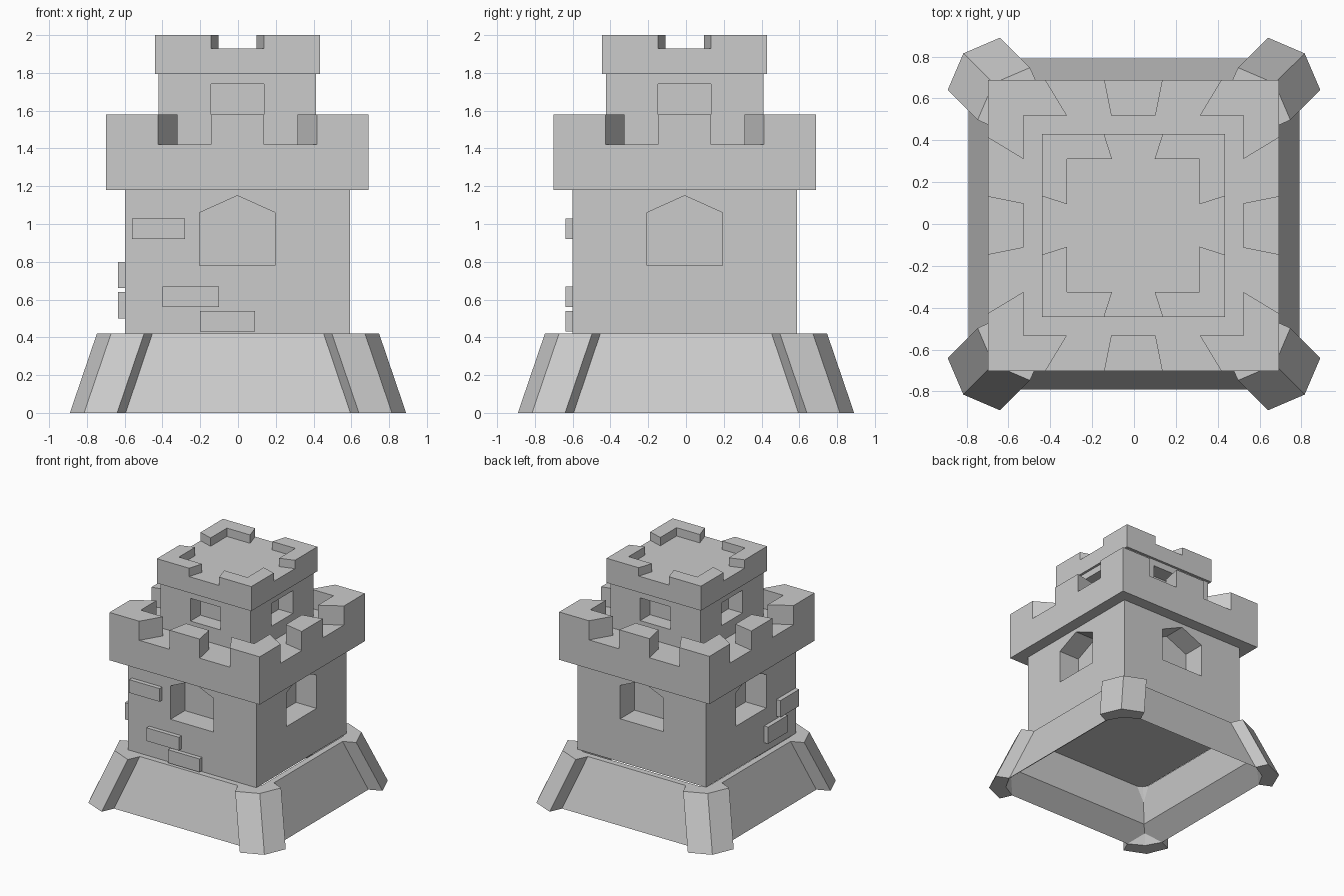
import bpy, bmesh
from math import pi
from mathutils import Matrix, Vector

cube = bpy.data.objects.get("Cube")
if cube:
    bpy.data.objects.remove(cube, do_unlink=True)

stone = bpy.data.materials.new("grey_stone")
stone.use_nodes = True
GREY = (0.6, 0.6, 0.6, 1)
stone.diffuse_color = GREY
stone.node_tree.nodes["Principled BSDF"].inputs["Base Color"].default_value = GREY

CENTRE = (-0.003, -0.007, 0)   # the tower sits slightly off the footing


def finish(name, bm, offset=(0, 0, 0)):
    bmesh.ops.recalc_face_normals(bm, faces=bm.faces)
    mesh = bpy.data.meshes.new(name)
    bm.to_mesh(mesh)
    bm.free()
    mesh.materials.append(stone)
    obj = bpy.data.objects.new(name, mesh)
    obj.location = offset
    bpy.context.collection.objects.link(obj)
    return obj


def add_prism(bm, bottom, top):
    """Join two matching outlines of 3D points into a closed solid."""
    a = [bm.verts.new(p) for p in bottom]
    b = [bm.verts.new(p) for p in top]
    bm.faces.new(a)
    bm.faces.new(b)
    for i in range(len(a)):
        j = (i + 1) % len(a)
        bm.faces.new((a[i], a[j], b[j], b[i]))


def upright(outline, z0, z1):
    return [(x, y, z0) for x, y in outline], [(x, y, z1) for x, y in outline]


def add_box(bm, x, y, z):
    outline = [(x[0], y[0]), (x[1], y[0]), (x[1], y[1]), (x[0], y[1])]
    add_prism(bm, *upright(outline, *z))


def four_sides(bm, bottom, top):
    for k in range(4):
        turn = Matrix.Rotation(k * pi / 2, 3, 'Z')
        add_prism(bm, [turn @ Vector(p) for p in bottom],
                  [turn @ Vector(p) for p in top])


def block(name, half, z0, z1):
    bm = bmesh.new()
    add_box(bm, (-half, half), (-half, half), (z0, z1))
    return finish(name, bm, CENTRE)


def cut_windows(wall, outline, half, depth):
    """Recess the same window into all four walls."""
    bm = bmesh.new()
    four_sides(bm, [(x, -half - 0.1, z) for x, z in outline],
               [(x, -half + depth, z) for x, z in outline])
    cutter = finish("window_cutter", bm, CENTRE)
    cutter.hide_render = True
    mod = wall.modifiers.new("windows", 'BOOLEAN')
    mod.operation = 'DIFFERENCE'
    mod.solver = 'EXACT'
    mod.object = cutter
    bpy.context.view_layer.objects.active = wall
    bpy.ops.object.modifier_apply(modifier=mod.name)
    bpy.data.objects.remove(cutter, do_unlink=True)


def corner_merlons(name, out, inn, gap, z0, z1):
    """L-shaped corners whose ends taper towards the middle."""
    g = gap * inn / out
    outline = [(-out, -out), (-gap, -out), (-g, -inn),
               (-inn, -inn), (-inn, -g), (-out, -gap)]
    bm = bmesh.new()
    four_sides(bm, *upright(outline, z0, z1))
    finish(name, bm, CENTRE)


# Sloped hollow skirt around the foot
bm = bmesh.new()
rings = []
for h, z in [(0.79, 0), (0.65, 0.42), (0.6, 0.42), (0.64, 0.13)]:
    rings.append([bm.verts.new((sx * h, sy * h, z))
                  for sx, sy in ((-1, -1), (1, -1), (1, 1), (-1, 1))])
for r in range(4):
    a, b = rings[r], rings[(r + 1) % 4]
    for i in range(4):
        j = (i + 1) % 4
        bm.faces.new((a[i], a[j], b[j], b[i]))
finish("sloped_skirt", bm)

# Leaning corner buttresses
chevron = [(0.89, 0.64), (0.815, 0.815), (0.64, 0.89),
           (0.595, 0.79), (0.72, 0.72), (0.79, 0.595)]
lean = 0.143
bm = bmesh.new()
four_sides(bm, [(x, y, 0) for x, y in chevron],
           [(x - lean, y - lean, 0.42) for x, y in chevron])
finish("corner_buttresses", bm)

# Main tower with pointed windows
body = block("main_tower", 0.595, 0.42, 1.18)
cut_windows(body, [(-0.2, 0.78), (0.2, 0.78), (0.2, 1.06), (0, 1.15), (-0.2, 1.06)],
            0.595, 0.19)

# Lower battlement
block("lower_parapet", 0.695, 1.18, 1.42)
corner_merlons("lower_corner_merlons", 0.695, 0.525, 0.42, 1.42, 1.58)
bm = bmesh.new()
middle = [(-0.14, -0.695), (0.14, -0.695), (0.106, -0.525), (-0.106, -0.525)]
four_sides(bm, *upright(middle, 1.42, 1.58))
finish("lower_middle_merlons", bm, CENTRE)

# Upper turret with square windows
turret = block("upper_turret", 0.417, 1.42, 1.795)
cut_windows(turret, [(-0.14, 1.55), (0.14, 1.55), (0.14, 1.74), (-0.14, 1.74)],
            0.417, 0.13)

# Upper battlement
block("upper_parapet", 0.437, 1.795, 1.93)
corner_merlons("upper_corner_merlons", 0.437, 0.317, 0.14, 1.93, 2.0)

# Raised bricks on the front wall
bm = bmesh.new()
for x0, x1, z in [(-0.56, -0.28, 0.92), (-0.4, -0.1, 0.56), (-0.2, 0.09, 0.43)]:
    add_box(bm, (x0, x1), (-0.638, -0.58), (z, z + 0.11))
finish("front_bricks", bm)

# Raised bricks on the side wall
bm = bmesh.new()
for y0, y1, z in [(-0.59, -0.34, 0.66), (-0.44, -0.18, 0.5)]:
    add_box(bm, (-0.635, -0.58), (y0, y1), (z, z + 0.14))
finish("side_bricks", bm)
